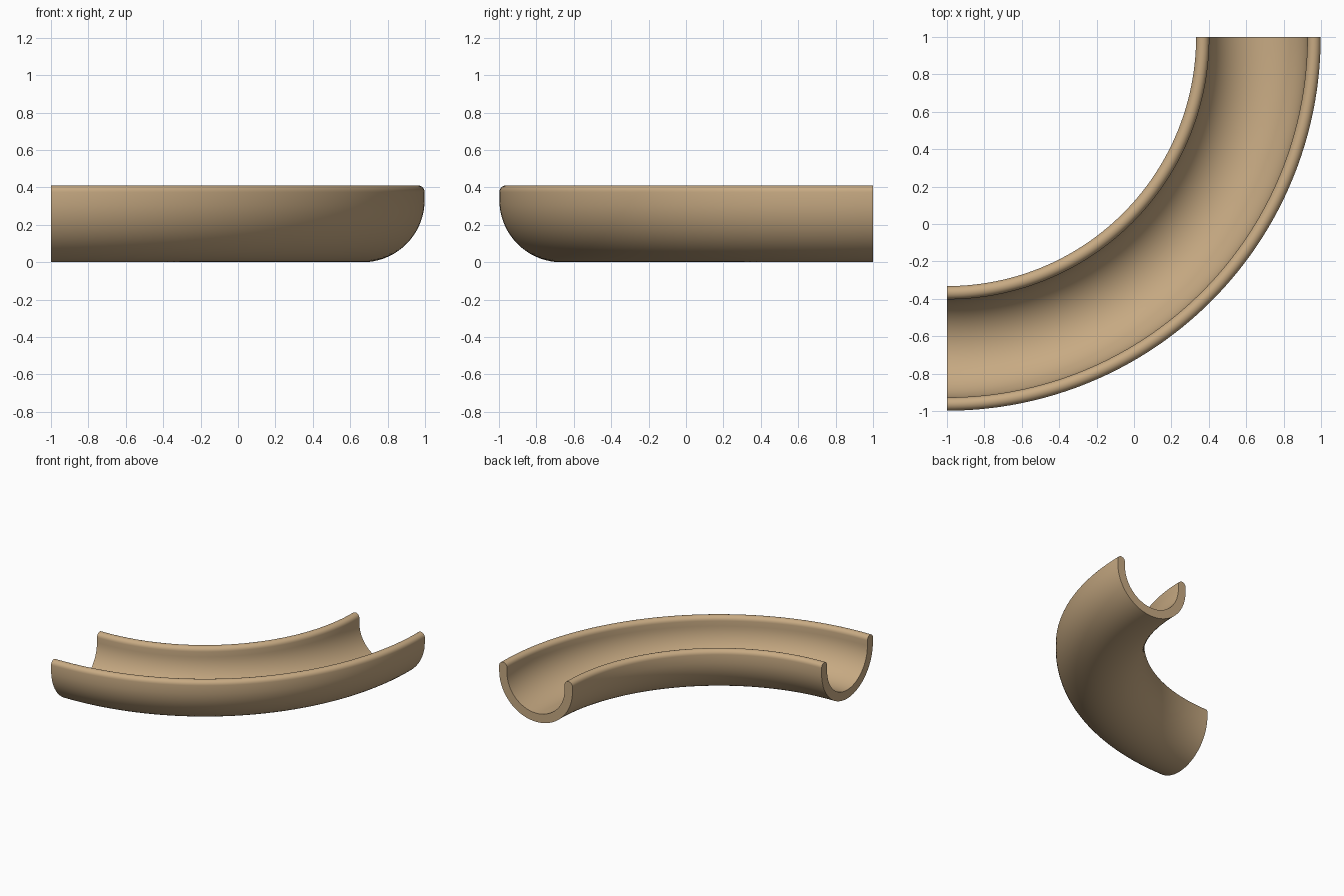
import bpy, bmesh
from math import sin, cos, pi

if "Cube" in bpy.data.objects:
    bpy.data.objects.remove(bpy.data.objects["Cube"])

MID, OUTER, INNER = 1.665, 0.333, 0.262   # sweep radius, tube outer and inner radius
RIM = (OUTER - INNER) / 2                 # rounded lip radius
AXIS_Z, LIP_Z = 0.333, 0.375
SWEEP_STEPS = 72


def arc(cx, cz, r, a0, a1, n):
    """Points along an arc, as (offset from tube axis, height)."""
    return [(cx + r * cos(a0 + (a1 - a0) * i / n),
             cz + r * sin(a0 + (a1 - a0) * i / n)) for i in range(n + 1)]


# Closed U-shaped channel section with rounded lips
mid_wall = (OUTER + INNER) / 2
profile = (arc(0, AXIS_Z, OUTER, -pi, 0, 36)
           + arc(mid_wall, LIP_Z, RIM, 0, pi, 12)
           + arc(0, AXIS_Z, INNER, 0, -pi, 36)
           + arc(-mid_wall, LIP_Z, RIM, 0, pi, 12))

# Sweep the section through a quarter turn about the corner (-1, 1)
bm = bmesh.new()
rings = []
for s in range(SWEEP_STEPS + 1):
    a = -pi / 2 * (1 - s / SWEEP_STEPS)
    rings.append([bm.verts.new((-1 + (MID + d) * cos(a), 1 + (MID + d) * sin(a), z))
                  for d, z in profile])
n = len(profile)
for r0, r1 in zip(rings, rings[1:]):
    for i in range(n):
        j = (i + 1) % n
        bm.faces.new((r0[i], r0[j], r1[j], r1[i]))

# Flat end faces
bm.faces.new(rings[0])
bm.faces.new(rings[-1])
bmesh.ops.recalc_face_normals(bm, faces=bm.faces)

mesh = bpy.data.meshes.new("curved_gutter")
bm.to_mesh(mesh)
bm.free()
gutter = bpy.data.objects.new("curved_gutter", mesh)
bpy.context.collection.objects.link(gutter)

tan = bpy.data.materials.new("tan")
tan.diffuse_color = (0.57, 0.40, 0.225, 1)
tan.use_nodes = True
tan.node_tree.nodes["Principled BSDF"].inputs["Base Color"].default_value = tan.diffuse_color
mesh.materials.append(tan)

bpy.context.view_layer.objects.active = gutter
gutter.select_set(True)
bpy.ops.object.shade_smooth_by_angle(angle=pi / 6)
